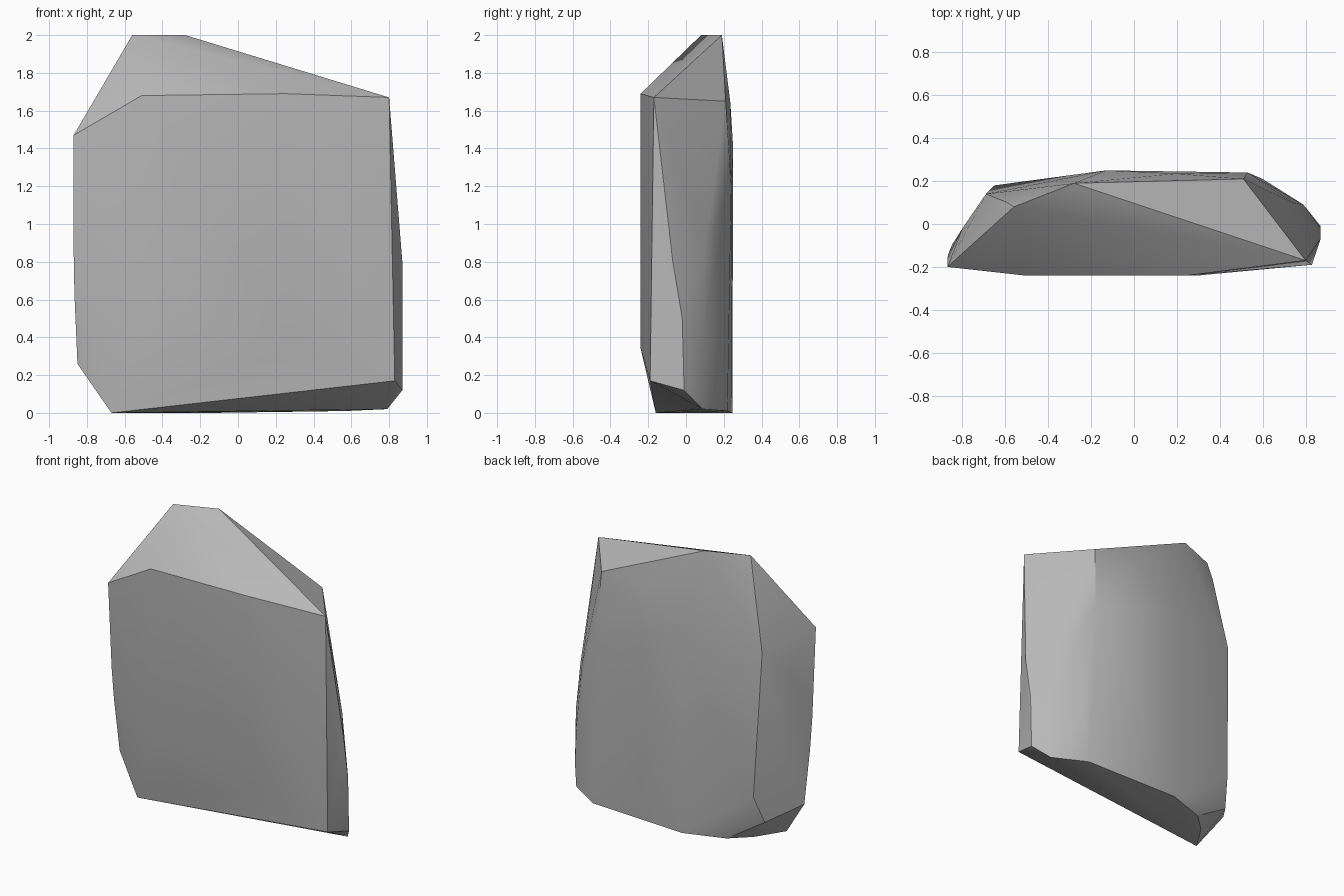
import bpy
import bmesh
import math

# Remove the default object
default_cube = bpy.data.objects.get("Cube")
if default_cube:
    bpy.data.objects.remove(default_cube, do_unlink=True)


def make_material(name, color):
    material = bpy.data.materials.new(name)
    material.use_nodes = True
    material.diffuse_color = color
    shader = material.node_tree.nodes["Principled BSDF"]
    shader.inputs["Base Color"].default_value = color
    shader.inputs["Roughness"].default_value = 0.9
    return material


def hull_object(name, corner_groups, material, sharp_angle):
    """Wrap a chiselled convex block around groups of corner points."""
    bm = bmesh.new()
    for corners in corner_groups:
        for corner in corners:
            bm.verts.new(corner)
    bmesh.ops.convex_hull(bm, input=bm.verts[:])

    # Drop any corner that ended up inside the block
    loose = [vert for vert in bm.verts if not vert.link_faces]
    bmesh.ops.delete(bm, geom=loose, context="VERTS")
    bmesh.ops.recalc_face_normals(bm, faces=bm.faces[:])

    mesh = bpy.data.meshes.new(name)
    bm.to_mesh(mesh)
    bm.free()
    mesh.materials.append(material)

    block = bpy.data.objects.new(name, mesh)
    bpy.context.collection.objects.link(block)
    bpy.ops.object.select_all(action="DESELECT")
    block.select_set(True)
    bpy.context.view_layer.objects.active = block
    bpy.ops.object.shade_smooth_by_angle(angle=sharp_angle)
    return block


# Peak ridge
peak = [(-.56, .08, 2), (-.28, .19, 2), (-.59, .1, 1.88)]

# Broad front slab, upper then lower rim
front_upper = [(-.87, -.2, 1.47), (-.51, -.24, 1.68),
               (.25, -.24, 1.69), (.8, -.17, 1.67)]
front_lower = [(-.5, -.24, .55), (.3, -.24, .34), (.83, -.19, .17)]

# Narrow left-hand and right-hand flanks
minus_x_flank = [(-.87, -.16, .85), (-.866, -.14, .63), (-.85, -.1, .26),
                 (-.8, -.02, 1.2), (-.8, -.02, .6)]
plus_x_flank = [(.87, -.07, .8), (.87, -.02, .5), (.87, -.01, .12),
                (.79, .09, .43), (.74, .1, .88)]

# Rounded back
back = [(.51, .21, 1.65), (.2, .235, 1.64), (.53, .24, 1.2),
        (.6, .21, .4), (-.13, .25, 1.4), (-.69, .14, 1.37),
        (-.65, .18, .36), (-.69, .11, .17)]

# Flat underside
underside = [(-.67, -.16, 0), (-.55, .03, 0), (-.42, .15, 0),
             (-.14, .245, 0), (.57, .22, .01), (.79, .09, .02)]

stone_grey = make_material("stone grey", (.48, .48, .48, 1))
hull_object(
    "rock_slab",
    [peak, front_upper, front_lower, minus_x_flank, plus_x_flank,
     back, underside],
    stone_grey,
    math.radians(30),
)
